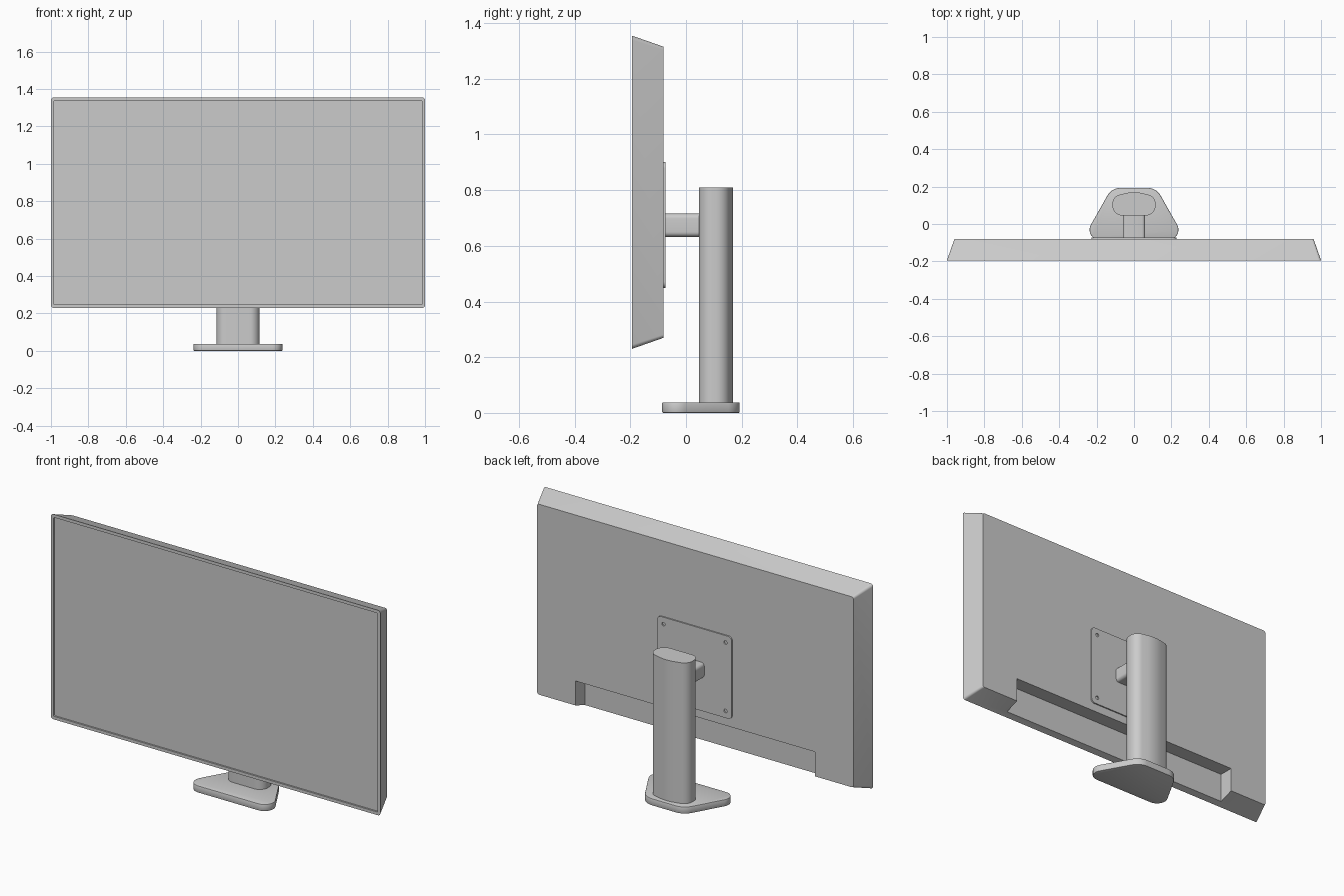
import bpy, bmesh, math
from mathutils import Vector

if "Cube" in bpy.data.objects:
    bpy.data.objects.remove(bpy.data.objects["Cube"])


def rounded(corners, seg=8):
    """Outline with each (x, y, radius) corner replaced by a tangent arc."""
    out, n = [], len(corners)
    for i, (x, y, r) in enumerate(corners):
        p = Vector((x, y))
        a = (Vector(corners[i - 1][:2]) - p).normalized()
        b = (Vector(corners[(i + 1) % n][:2]) - p).normalized()
        half = a.angle(b) / 2
        centre = p + (a + b).normalized() * (r / math.sin(half))
        start = p + a * (r / math.tan(half)) - centre
        end = p + b * (r / math.tan(half)) - centre
        sweep = math.atan2(start.x * end.y - start.y * end.x, start.dot(end))
        for k in range(seg + 1):
            t = sweep * k / seg
            c, s = math.cos(t), math.sin(t)
            out.append((centre.x + start.x * c - start.y * s,
                        centre.y + start.x * s + start.y * c))
    return out


def rect(w, z0, z1, r):
    return rounded([(-w, z0, r), (w, z0, r), (w, z1, r), (-w, z1, r)], 6)


def loft(name, sections, axis):
    """Skin capped outlines [(position, outline), ...] along axis 'y' or 'z'."""
    bm = bmesh.new()
    rings = []
    for d, pts in sections:
        rings.append([bm.verts.new((u, d, v) if axis == 'y' else (u, v, d))
                      for u, v in pts])
    n = len(rings[0])
    for lo, hi in zip(rings, rings[1:]):
        for i in range(n):
            j = (i + 1) % n
            bm.faces.new((lo[i], lo[j], hi[j], hi[i]))
    bm.faces.new(rings[0])
    bm.faces.new(rings[-1])
    bmesh.ops.recalc_face_normals(bm, faces=bm.faces)
    me = bpy.data.meshes.new(name)
    bm.to_mesh(me)
    bm.free()
    ob = bpy.data.objects.new(name, me)
    bpy.context.collection.objects.link(ob)
    return ob


def activate(ob):
    bpy.ops.object.select_all(action='DESELECT')
    ob.select_set(True)
    bpy.context.view_layer.objects.active = ob


def cut(ob, cutter):
    mod = ob.modifiers.new("cut", 'BOOLEAN')
    mod.object = cutter
    mod.solver = 'EXACT'
    activate(ob)
    bpy.ops.object.modifier_apply(modifier=mod.name)
    bpy.data.objects.remove(cutter)


def mirrored(half):
    """Complete a right-hand half outline (front to back) with its mirror."""
    return half + [(-x, y, r) for x, y, r in reversed(half) if x > 0]


# Display housing: tapered to the back, shallow recessed screen in front
housing = loft("display_housing", [
    (-0.08, rect(0.96, 0.27, 1.315, 0.012)),
    (-0.194, rect(1.0, 0.23, 1.355, 0.015)),
    (-0.194, rect(0.983, 0.247, 1.338, 0.004)),
    (-0.185, rect(0.983, 0.247, 1.338, 0.004))], 'y')

# Connector bay notched into the lower back
bpy.ops.mesh.primitive_cube_add(size=1, location=(0, -0.061, 0.252))
bay = bpy.context.object
bay.scale = (1.454, 0.2, 0.304)
cut(housing, bay)

# Mounting plate with four screw holes
plate = loft("mounting_plate", [
    (-0.08, rect(0.226, 0.449, 0.901, 0.022)),
    (-0.073, rect(0.226, 0.449, 0.901, 0.022))], 'y')
for sx in (-1, 1):
    for sz in (-1, 1):
        bpy.ops.mesh.primitive_cylinder_add(
            vertices=20, radius=0.01, depth=0.1,
            location=(sx * 0.188, -0.076, 0.675 + sz * 0.188),
            rotation=(math.pi / 2, 0, 0))
        cut(plate, bpy.context.object)

# Arm joining the plate to the column
arm_outline = rect(0.06, 0.632, 0.716, 0.018)
arm = loft("arm", [(-0.073, arm_outline), (0.048, arm_outline)], 'y')

# Column: flat front, rounded sides, bowed back
column_outline = rounded(mirrored([
    (0.115, 0.046, 0.05), (0.115, 0.148, 0.05), (0, 0.175, 0.2)]), 10)
column = loft("column", [(0.038, column_outline), (0.81, column_outline)], 'z')

# Foot: rounded trapezoid, wide at the front
foot_outline = rounded(mirrored([
    (0.277, -0.086, 0.055), (0.119, 0.193, 0.08)]), 10)
foot = loft("foot", [(0, foot_outline), (0.038, foot_outline)], 'z')
bevel = foot.modifiers.new("edge", 'BEVEL')
bevel.width, bevel.segments = 0.004, 2
bevel.limit_method, bevel.angle_limit = 'ANGLE', math.radians(60)
activate(foot)
bpy.ops.object.modifier_apply(modifier=bevel.name)

for ob in (housing, plate, arm, column, foot):
    activate(ob)
    bpy.ops.object.shade_smooth_by_angle(angle=math.radians(35))
